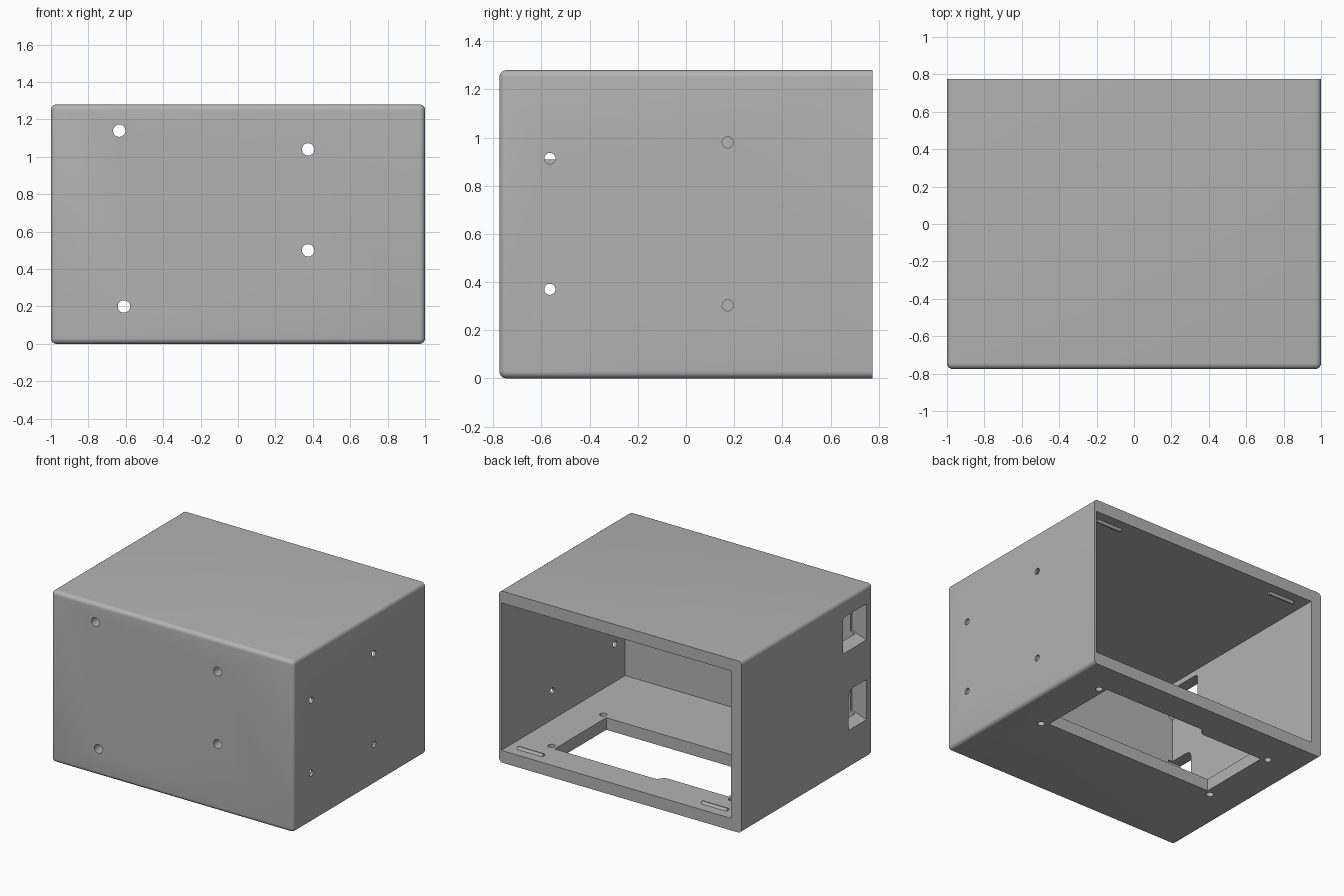
import bpy, bmesh, math
from mathutils import Vector, Matrix

if "Cube" in bpy.data.objects:
    bpy.data.objects.remove(bpy.data.objects["Cube"])

grey = bpy.data.materials.new("light_grey")
grey.diffuse_color = (0.45, 0.45, 0.45, 1)
grey.use_nodes = True
grey.node_tree.nodes["Principled BSDF"].inputs["Base Color"].default_value = grey.diffuse_color
FRONT, BACK, TOP = -0.775, 0.775, 1.28
FLOOR, CEIL = 0.09, 1.19


def finish(name, bm):
    bmesh.ops.recalc_face_normals(bm, faces=bm.faces[:])
    me = bpy.data.meshes.new(name)
    bm.to_mesh(me)
    bm.free()
    ob = bpy.data.objects.new(name, me)
    bpy.context.collection.objects.link(ob)
    me.materials.append(grey)
    return ob


def box_bm(lo, hi):
    bm = bmesh.new()
    lo, hi = Vector(lo), Vector(hi)
    size = hi - lo
    bmesh.ops.create_cube(bm, size=1, matrix=Matrix.Translation((lo + hi) / 2) @ Matrix.Diagonal((*size, 1)))
    return bm


def loft(name, a, b):
    """Solid between two matching outlines."""
    bm = bmesh.new()
    va, vb = [bm.verts.new(p) for p in a], [bm.verts.new(p) for p in b]
    n = len(a)
    bm.faces.new(va)
    bm.faces.new(vb[::-1])
    for i in range(n):
        j = (i + 1) % n
        bm.faces.new((va[i], vb[i], vb[j], va[j]))
    return finish(name, bm)


def drill(name, centre, radius, axis, depth):
    bm = bmesh.new()
    rot = {"X": Matrix.Rotation(math.pi / 2, 4, "Y"), "Y": Matrix.Rotation(math.pi / 2, 4, "X"),
           "Z": Matrix.Identity(4)}[axis]
    bmesh.ops.create_cone(bm, cap_ends=True, segments=32, radius1=radius, radius2=radius, depth=depth,
                          matrix=Matrix.Translation(centre) @ rot)
    return finish(name, bm)


# Outer body, every edge rounded except around the open back
bm = box_bm((-1, FRONT, 0), (1, BACK, TOP))
edges = [e for e in bm.edges if not all(v.co.y > 0 for v in e.verts)]
bmesh.ops.bevel(bm, geom=edges, offset=0.03, segments=6, profile=0.5, affect="EDGES")
case = finish("enclosure", bm)

# Cavity, with a thin right wall
cutters = [finish("cavity_cutter", box_bm((-0.915, -0.685, FLOOR), (0.982, 1.0, CEIL)))]

# Stepped opening in the floor
plan = [(-0.70, -0.06), (0.70, -0.06), (0.70, 0.55), (-0.13, 0.55), (-0.15, 0.54), (-0.17, 0.51),
        (-0.19, 0.50), (-0.70, 0.50)]
cutters.append(loft("floor_opening_cutter", [(x, y, -0.2) for x, y in plan], [(x, y, 0.3) for x, y in plan]))

# Port windows in the left wall, sills sloping up towards the inside
for y0, z0, z1, r in ((-0.42, 0.88, 1.15, 0.03), (-0.49, 0.285, 0.585, 0.05)):
    def outline(x, sill):
        arc = [(y0 - r + r * math.cos(t), z1 - r + r * math.sin(t)) for t in
               (i * math.pi / 8 for i in range(5))]
        return [(x, y, z) for y, z in [(-0.70, sill), (y0, sill)] + arc + [(-0.70, z1)]]
    cutters.append(loft("port_cutter", outline(-1.04, z0 - 0.012), outline(-0.88, z0 + 0.04)))

# Screw holes: front wall, right wall, floor
for x, z in ((-0.635, 1.14), (0.375, 1.04), (0.375, 0.5), (-0.61, 0.2)):
    cutters.append(drill("front_hole_cutter", (x, FRONT, z), 0.033, "Y", 0.4))
for y, z in ((-0.565, 0.913), (-0.565, 0.37), (0.173, 0.98), (0.173, 0.303)):
    cutters.append(drill("side_hole_cutter", (1, y, z), 0.023, "X", 0.2))
for x in (-0.745, 0.745):
    for y in (-0.09, 0.52):
        cutters.append(drill("floor_hole_cutter", (x, y, 0), 0.025, "Z", 0.4))

for c in cutters:
    m = case.modifiers.new(c.name, "BOOLEAN")
    m.operation, m.solver, m.object = "DIFFERENCE", "EXACT", c
bpy.context.view_layer.objects.active = case
case.select_set(True)
for m in list(case.modifiers):
    bpy.ops.object.modifier_apply(modifier=m.name)
bpy.ops.object.shade_smooth_by_angle(angle=math.radians(30))
for c in cutters:
    bpy.data.objects.remove(c, do_unlink=True)

# Snap ridges for the back lid, on floor and ceiling
for cx in (-0.72, 0.80):
    for label, z, s in (("floor", FLOOR, 1), ("ceiling", CEIL, -1)):
        prof = [(0.665, -0.005), (0.68, 0.018), (0.69, 0.018), (0.705, -0.005)]
        loft(label + "_snap_ridge", [(cx - 0.105, y, z + s * h) for y, h in prof],
             [(cx + 0.105, y, z + s * h) for y, h in prof])
